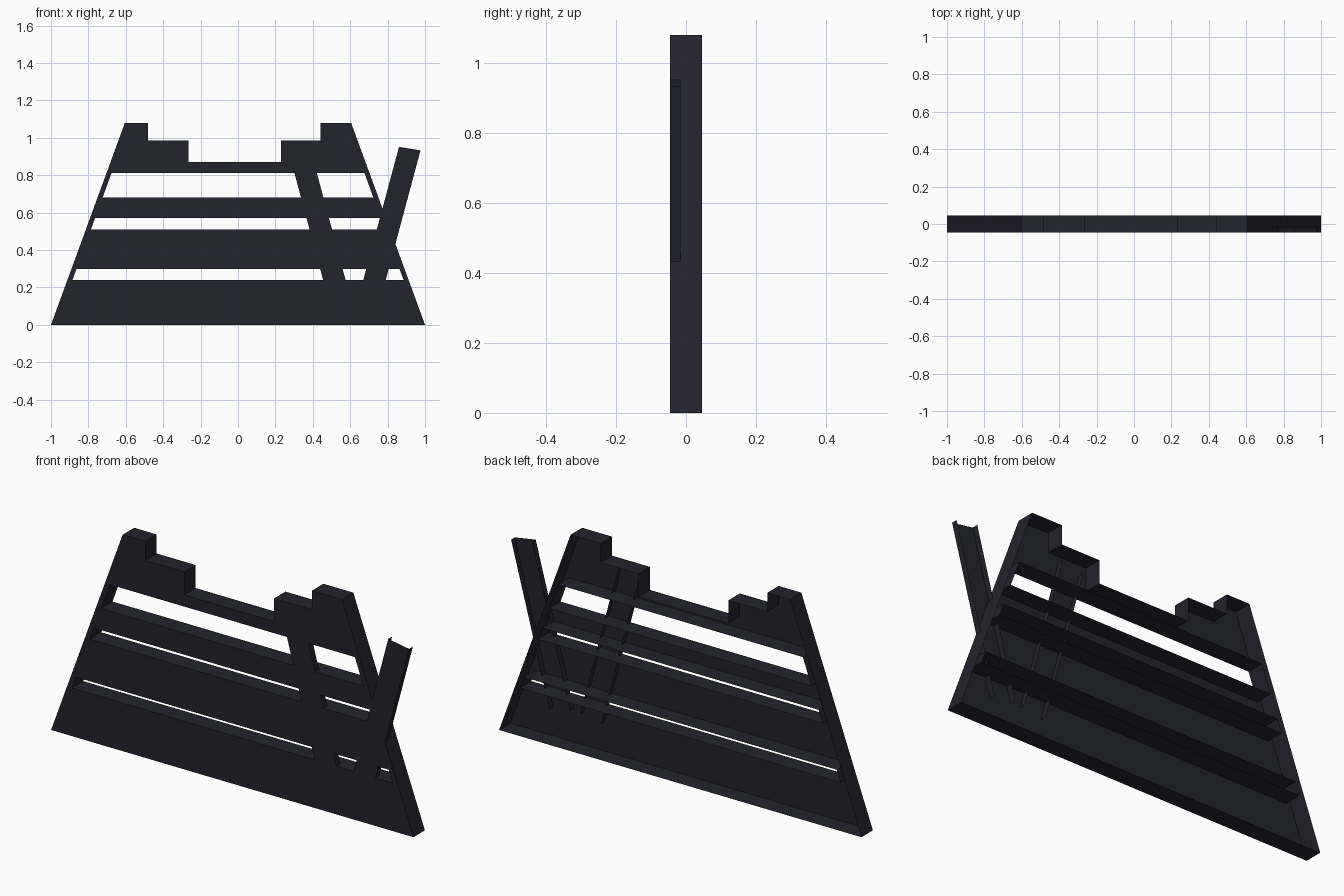
import bpy, bmesh
from mathutils import Vector

if "Cube" in bpy.data.objects:
    bpy.data.objects.remove(bpy.data.objects["Cube"])

FRONT, BACK, BRACE_BACK = -0.045, 0.045, -0.015
HEIGHT, TOP_HALF, RIM = 1.08, 0.605, 0.027

paint = bpy.data.materials.new("dark slate")
paint.diffuse_color = (0.0176, 0.0168, 0.0273, 1)
paint.use_nodes = True
paint.node_tree.nodes["Principled BSDF"].inputs["Base Color"].default_value = paint.diffuse_color


def side_x(z):
    """Half width of the sloping panel at height z."""
    return 1 - (1 - TOP_HALF) * z / HEIGHT


def open_shell(name, loops, depth_to, skip=()):
    """Front plate bounded by loops (outer, then holes), walls going back, open rear."""
    bm = bmesh.new()
    rings = []
    for pts in loops:
        vs = [bm.verts.new((x, FRONT, z)) for x, z in pts]
        es = [bm.edges.new((vs[i], vs[(i + 1) % len(vs)])) for i in range(len(vs))]
        rings.append((vs, es))
    bmesh.ops.triangle_fill(bm, use_beauty=True, use_dissolve=False,
                            edges=[e for r in rings for e in r[1]],
                            normal=Vector((0, -1, 0)))
    plate = list(bm.faces)
    for vs, _ in rings:
        rear = [bm.verts.new((v.co.x, depth_to, v.co.z)) for v in vs]
        for i in range(len(vs)):
            j = (i + 1) % len(vs)
            if i not in skip:
                bm.faces.new((vs[i], vs[j], rear[j], rear[i]))
    bmesh.ops.recalc_face_normals(bm, faces=bm.faces[:])
    if plate[0].normal.y > 0:
        bmesh.ops.reverse_faces(bm, faces=bm.faces[:])
    bmesh.ops.delete(bm, geom=[v for v in bm.verts if not v.link_faces], context='VERTS')
    me = bpy.data.meshes.new(name)
    bm.to_mesh(me)
    bm.free()
    me.materials.append(paint)
    ob = bpy.data.objects.new(name, me)
    bpy.context.collection.objects.link(ob)
    return ob


# Sloping panel with a stepped top edge
outline = [(-1, 0), (1, 0), (TOP_HALF, HEIGHT), (0.44, HEIGHT), (0.44, 0.985),
           (0.23, 0.985), (0.23, 0.87), (-0.265, 0.87), (-0.265, 0.985),
           (-0.48, 0.985), (-0.48, HEIGHT), (-TOP_HALF, HEIGHT)]

# Long horizontal slots with slanted ends
slots = []
for low, high in [(0.24, 0.30), (0.51, 0.572), (0.68, 0.812)]:
    a, b = side_x(low) - RIM, side_x(high) - RIM
    slots.append([(-a, low), (a, low), (b, high), (-b, high)])

open_shell("slatted_panel", [outline] + slots, BACK)

# Leaning braces: open channels without end caps, mirrored lean
SLOPE, WIDTH = 0.268, 0.12


def brace(name, foot_x, lean):
    def at(offset, z):
        return (foot_x + lean * (offset + SLOPE * (z - 0.24)), z)
    pts = [at(0, 0.165), at(WIDTH, 0.145), at(WIDTH, 0.933), at(0, 0.952)]
    open_shell(name, [pts], BRACE_BACK, skip=(0, 2))


brace("right_brace", 0.67, 1)
brace("left_brace", 0.575, -1)
